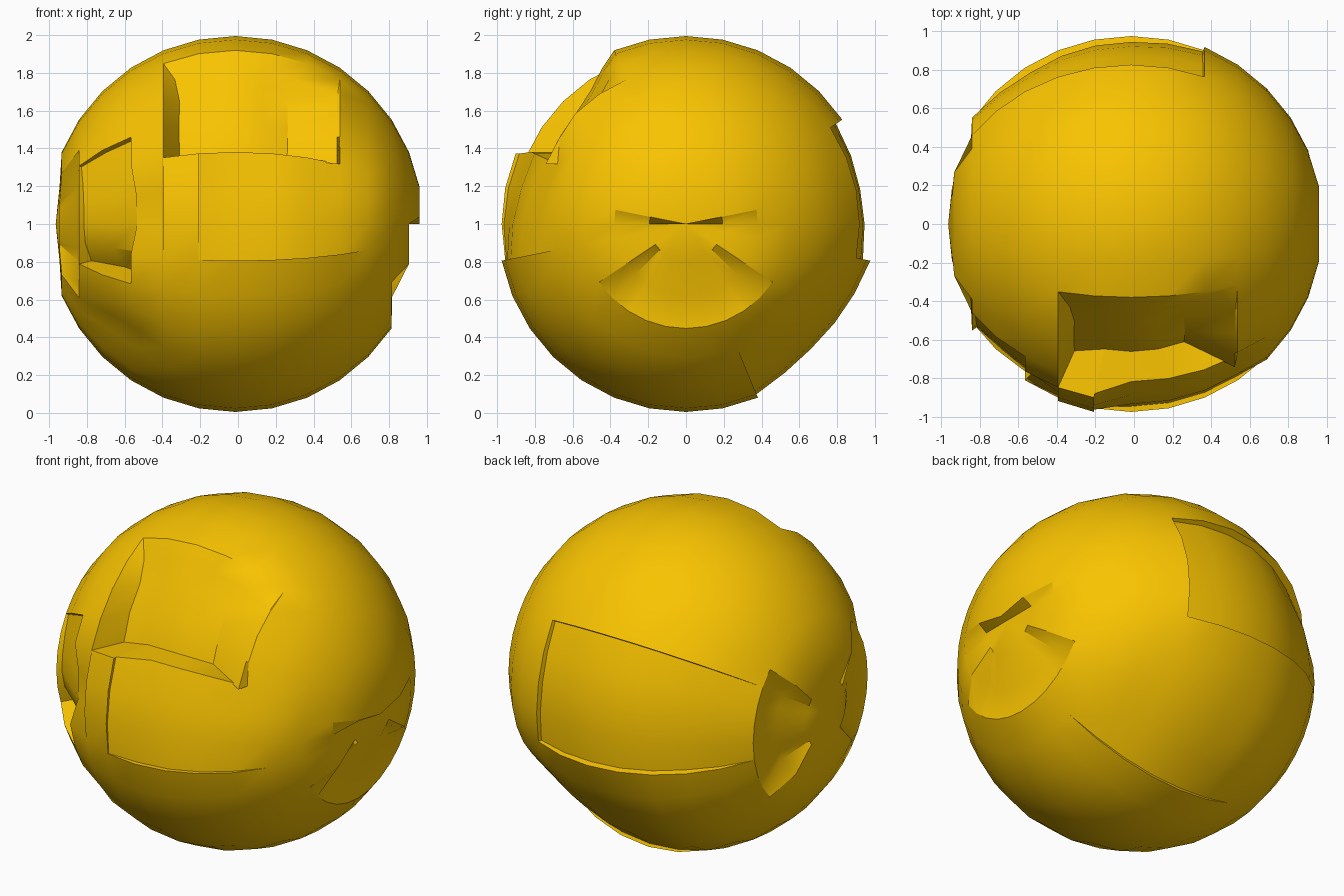
import bpy, bmesh, math
from mathutils import Vector

if "Cube" in bpy.data.objects:
    bpy.data.objects.remove(bpy.data.objects["Cube"])

RINGS, SEGS, R = 16, 32, 0.995
STEP = math.pi / RINGS
CENTRE = Vector((-0.014, 0, 1))
RADIAL, LEVEL, BACKWARD = Vector((1, 1, 1)), Vector((1, 1, 0)), Vector((0, 1, 0))

# Sunken panels: pull direction, first ring, factor per ring, first segment, depth per segment
PANELS = [
    (LEVEL, 5, [.1, 1, 1, 1, 1, .8], 2, [0, .2, .28, .27, .28]),             # front upper recess
    (BACKWARD, 4, [0, 1, 1, 1, 1, .2], 6, [.11, .09, .06, .03]),             # front lower recess
    (BACKWARD, 4, [0, 1], 4, [0, .03, .11]),                                 # strip beside upper recess
    (RADIAL, 11, [1, 1, .5], 5, [.03, .05, .06, .06, .08, .16]),             # front left recess
    (RADIAL, 10, [.5, 1], 6, [0, .05, .06, 0]),                              # strip beside front left recess
    (RADIAL, 6, [.5, .8, 1, 1, 1, 1, .6, 0], 23, [.04, .05, .055, .05, .04]),  # back recess
    (RADIAL, 4, [0, .8, 1, 1, 1, .7, 0], 18, [.02, .05, .06, .05, .03, 0]),  # bottom back recess
    (RADIAL, 10, [0, 1, 1, 0], 11, [0, .05, .05, 0]),                        # bottom left dent
]


def ball_point(i, j):
    """Point on the ball; poles lie on the x axis, segments run from the top to the front."""
    t, a = i * STEP, j * STEP
    p = CENTRE + R * Vector((math.cos(t), -math.sin(t) * math.sin(a), math.sin(t) * math.cos(a)))
    j %= SEGS
    # flat cap and stepped cut on the right end
    if i == 0:
        p.x = CENTRE.x + R * math.cos(STEP)
    if 8 <= j <= 24 and i <= 2:
        p.x = 0.905
        if i == 2 and 12 <= j <= 20:
            p.x = 0.815
    # blunt left end, pinched at the front and back
    if i == RINGS:
        p.x = -0.965
    if i == RINGS - 1:
        p.x = -0.945
    if i == RINGS - 2 and (5 <= j <= 11 or 21 <= j <= 27):
        p = CENTRE + (p - CENTRE) * 0.91
    return p


def cell_point(cell, i, j):
    """Corner of a cell, pulled inwards when the cell is in a panel."""
    p = ball_point(i, j)
    for pull, i0, across, j0, around in PANELS:
        if i0 <= cell[0] < i0 + len(across) - 1 and j0 <= cell[1] < j0 + len(around) - 1:
            d = across[i - i0] * around[j - j0]
            return p - (p - CENTRE) * pull * d
    return p


bm = bmesh.new()


def add_face(points):
    """Add a face, skipping coincident corners."""
    kept = []
    for p in points:
        if all((p - q).length > 1e-4 for q in kept):
            kept.append(p)
    if len(kept) > 2:
        bm.faces.new([bm.verts.new(p) for p in kept])


for i in range(RINGS):
    for j in range(SEGS):
        c = (i, j)
        add_face([cell_point(c, i, j), cell_point(c, i, j + 1),
                  cell_point(c, i + 1, j + 1), cell_point(c, i + 1, j)])
        # step walls towards the next ring and the next segment
        if i + 1 < RINGS:
            n = (i + 1, j)
            add_face([cell_point(c, i + 1, j), cell_point(c, i + 1, j + 1),
                      cell_point(n, i + 1, j + 1), cell_point(n, i + 1, j)])
        k = (j + 1) % SEGS
        n = (i, k)
        add_face([cell_point(c, i, j + 1), cell_point(n, i, k),
                  cell_point(n, i + 1, k), cell_point(c, i + 1, j + 1)])

bmesh.ops.remove_doubles(bm, verts=bm.verts[:], dist=2e-4)
bmesh.ops.recalc_face_normals(bm, faces=bm.faces[:])
mesh = bpy.data.meshes.new("stepped_ball")
bm.to_mesh(mesh)
bm.free()

ball = bpy.data.objects.new("stepped_ball", mesh)
bpy.context.collection.objects.link(ball)
yellow = bpy.data.materials.new("yellow")
yellow.diffuse_color = (0.95, 0.55, 0.0, 1)
yellow.use_nodes = True
yellow.node_tree.nodes["Principled BSDF"].inputs["Base Color"].default_value = yellow.diffuse_color
mesh.materials.append(yellow)

bpy.context.view_layer.objects.active = ball
ball.select_set(True)
bpy.ops.object.shade_smooth_by_angle(angle=math.radians(30))
